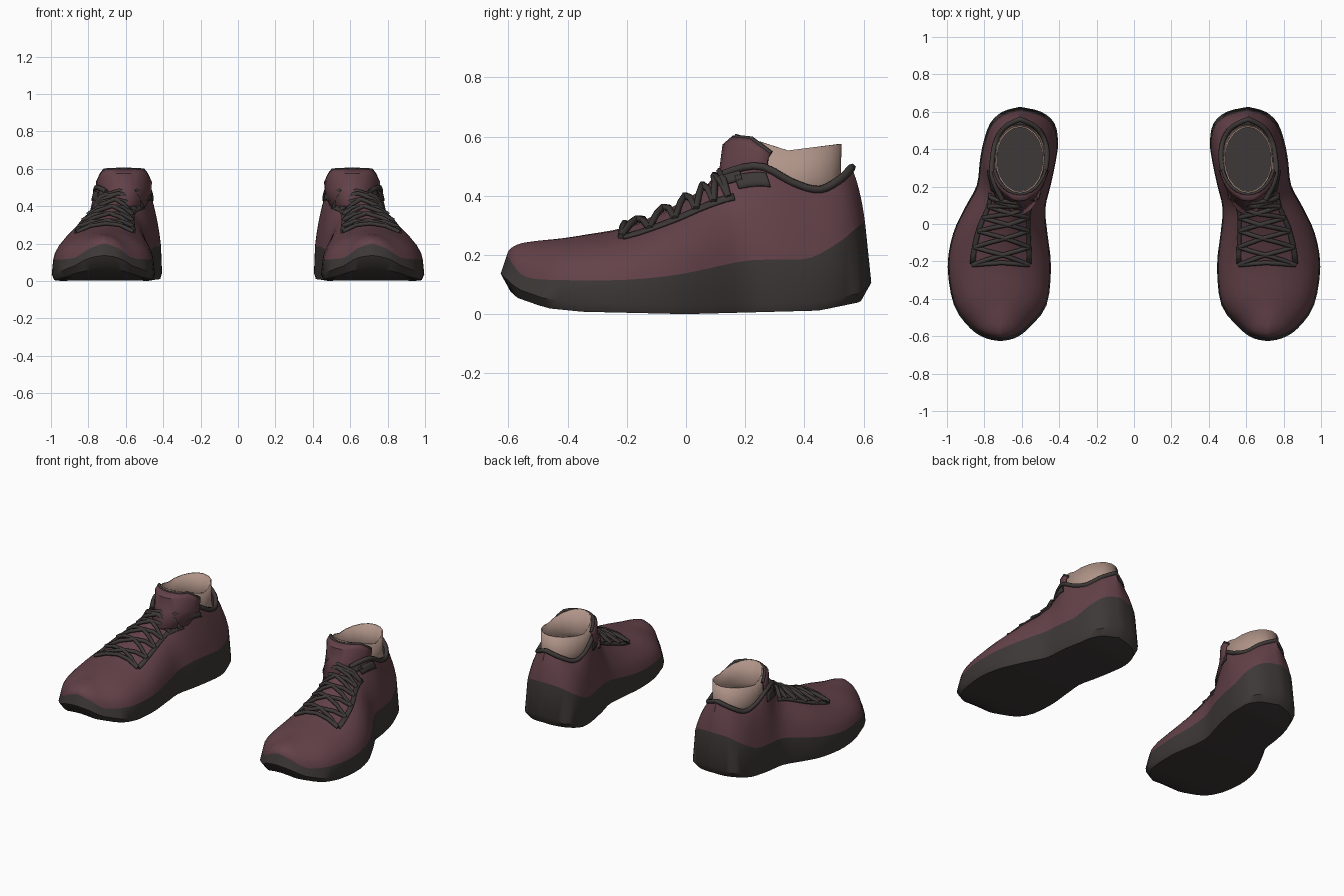
import bpy, bmesh, math
from mathutils import Vector

cube = bpy.data.objects.get("Cube")
if cube:
    bpy.data.objects.remove(cube)


def material(name, rgb):
    mat = bpy.data.materials.new(name)
    mat.use_nodes = True
    mat.diffuse_color = (*rgb, 1)
    shader = mat.node_tree.nodes["Principled BSDF"]
    shader.inputs["Base Color"].default_value = (*rgb, 1)
    shader.inputs["Roughness"].default_value = 0.8
    return mat


BURGUNDY = material("burgundy", (0.125, 0.054, 0.066))
CHARCOAL = material("charcoal", (0.047, 0.04, 0.038))
BEIGE = material("beige", (0.44, 0.3, 0.25))

# Stations from toe to heel: y, centre x, half width, z, roundness
FEATHER_LINE = [
    (-0.605, 0.715, 0, 0.2, 0.9), (-0.59, 0.715, 0.075, 0.175, 0.9),
    (-0.54, 0.72, 0.15, 0.125, 0.9), (-0.42, 0.715, 0.24, 0.115, 0.9),
    (-0.22, 0.72, 0.268, 0.115, 0.9), (-0.05, 0.715, 0.245, 0.13, 0.85),
    (0.08, 0.69, 0.21, 0.155, 0.75), (0.2, 0.643, 0.192, 0.18, 0.5),
    (0.32, 0.622, 0.197, 0.185, 0.35), (0.42, 0.606, 0.194, 0.19, 0.35),
    (0.52, 0.597, 0.167, 0.245, 0.35), (0.58, 0.6, 0.1, 0.295, 0.35),
    (0.605, 0.61, 0, 0.31, 0.35)]
# Crest of the forefoot, then the edge of the collar: y, centre x, half width, z
CREST_LINE = [
    (-0.53, 0.715, 0, 0.243), (-0.48, 0.715, 0, 0.25), (-0.42, 0.715, 0, 0.256),
    (-0.33, 0.71, 0, 0.27), (-0.2, 0.7, 0, 0.295), (-0.05, 0.68, 0, 0.36),
    (0.06, 0.655, 0, 0.425), (0.13, 0.63, 0.075, 0.475), (0.25, 0.622, 0.135, 0.5),
    (0.36, 0.61, 0.145, 0.445), (0.45, 0.607, 0.128, 0.42),
    (0.52, 0.607, 0.08, 0.455), (0.56, 0.61, 0, 0.495)]
TREAD_LINE = [(-0.63, 0.11), (-0.57, 0.055), (-0.47, 0.02), (-0.35, 0.008), (0, 0),
              (0.45, 0.012), (0.585, 0.04), (0.63, 0.08)]
LAST = len(CREST_LINE) - 1


def spline(table, u):
    """Smooth interpolation between stations."""
    i = min(int(u), LAST - 1)
    f = u - i
    a, b, c, d = (table[min(max(k, 0), LAST)] for k in range(i - 1, i + 3))
    return [q + f / 2 * (r - p + f * (2 * p - 5 * q + 4 * r - s + f * (3 * (q - r) + s - p)))
            for p, q, r, s in zip(a, b, c, d)]


def tread_height(y):
    for (y0, z0), (y1, z1) in zip(TREAD_LINE, TREAD_LINE[1:]):
        if y <= y1:
            return z0 + (z1 - z0) * max(0, (y - y0) / (y1 - y0))
    return TREAD_LINE[-1][1]


def surface(u, side, t, lift=0):
    """Point on the upper: t runs from the sole to the crest or collar."""
    y0, c0, w0, z0, rnd = spline(FEATHER_LINE, u)
    y1, c1, w1, z1 = spline(CREST_LINE, u)
    base = Vector((c0 + side * max(w0, 0), y0, z0))
    top = Vector((c1 + side * max(w1, 0), y1, z1))
    a = t * math.pi / 2
    out = (1 - t) * (1 - rnd) + math.cos(a) * rnd
    up = t * (1 - rnd) + math.sin(a) * rnd
    p = top + (base - top) * out
    p.z = z0 + (z1 - z0) * up
    axis = Vector((0.65, min(max(p.y, -0.4), 0.4), 0.15))
    return p + (p - axis).normalized() * lift


def finish(obj, mat):
    obj.data.materials.append(mat)
    mirror = obj.modifiers.new("pair", "MIRROR")
    mirror.use_mirror_merge = False
    return obj


def loft(name, rows, mat, closed=False, cap=False, thickness=0, angle=40):
    """Skin a list of point rows with quads."""
    bm = bmesh.new()
    grid = [[bm.verts.new(p) for p in row] for row in rows]
    n = len(rows[0])
    for r0, r1 in zip(grid, grid[1:]):
        for k in range(n if closed else n - 1):
            j = (k + 1) % n
            bm.faces.new((r0[k], r0[j], r1[j], r1[k]))
    if cap:
        bm.faces.new(grid[0])
    bmesh.ops.remove_doubles(bm, verts=bm.verts, dist=0.0005)
    bmesh.ops.recalc_face_normals(bm, faces=bm.faces)
    mesh = bpy.data.meshes.new(name)
    bm.to_mesh(mesh)
    bm.free()
    obj = bpy.data.objects.new(name, mesh)
    bpy.context.collection.objects.link(obj)
    if thickness:
        solid = obj.modifiers.new("thickness", "SOLIDIFY")
        solid.thickness = thickness
        solid.offset = 0
    bpy.ops.object.select_all(action="DESELECT")
    obj.select_set(True)
    bpy.context.view_layer.objects.active = obj
    bpy.ops.object.shade_smooth_by_angle(angle=math.radians(angle))
    return finish(obj, mat)


def tube(name, paths, radius, mat, cyclic=False):
    curve = bpy.data.curves.new(name, "CURVE")
    curve.dimensions = "3D"
    curve.bevel_depth = radius
    curve.bevel_resolution = 1
    curve.use_fill_caps = True
    for path in paths:
        line = curve.splines.new("POLY")
        line.points.add(len(path) - 1)
        for point, p in zip(line.points, path):
            point.co = (*p, 1)
        line.use_cyclic_u = cyclic
    obj = bpy.data.objects.new(name, curve)
    bpy.context.collection.objects.link(obj)
    return finish(obj, mat)


def span(a, b, n):
    return [a + (b - a) * i / n for i in range(n + 1)]


def patch(name, side, u_range, t_range, mat):
    rows = [[surface(u, side, t, 0.005) for t in span(*t_range, 3)] for u in span(*u_range, 10)]
    return loft(name, rows, mat, thickness=0.008)


stations = span(0, LAST, LAST * 3)

# Upper: one skin running over both sides
loft("upper", [[surface(u, side, t) for t in span(0, 1, 8)] for side in (-1, 1)
               for u in (stations if side < 0 else stations[::-1])], BURGUNDY, closed=False)


# Sole: wall sections joined across the tread
def sole_section(u):
    y, c, w, z, _ = spline(FEATHER_LINE, u)
    w = max(w, 0)
    half = [(w, y, z)]
    for grow, stretch, rise in ((1.03, 1.035, 0.03), (0.98, 0.98, 0), (0.75, 0.9, 0.002)):
        yy = y * stretch
        half.append((w * grow, yy, tread_height(yy) + rise))
    return ([Vector((c - x, yy, zz)) for x, yy, zz in half]
            + [Vector((c + x, yy, zz)) for x, yy, zz in reversed(half)])


loft("sole", [sole_section(u) for u in stations], CHARCOAL)

# Collar binding around the ankle opening
rim = span(7, LAST, 18)
tube("collar_binding", [[surface(u, -1, 1) for u in rim]
                        + [surface(u, 1, 1) for u in rim[-2::-1]]], 0.014, CHARCOAL)


# Rings around the ankle; angle zero faces forward
def ankle(angle, rx, ry, z, cy=0.345):
    return Vector((0.61 + rx * math.sin(angle), cy - ry * math.cos(angle), z))


def sock_top(a):
    return 0.553 + (0.055 if math.cos(a) > 0 else 0.022) * abs(math.cos(a))


turn = [i * math.tau / 20 for i in range(20)]
loft("sock", [[ankle(a, 0.14, 0.185, 0.38) for a in turn],
              [ankle(a, 0.128, 0.175, 0.46) for a in turn],
              [ankle(a, 0.127, 0.176, sock_top(a)) for a in turn]],
     BEIGE, closed=True, thickness=0.008)
loft("footbed", [[ankle(a, 0.14, 0.185, 0.385) for a in turn],
                 [ankle(a, 0.15, 0.19, 0.375) for a in turn]], CHARCOAL, closed=True, cap=True)

# Tongue wrapping the front of the ankle
front = span(-1.25, 1.25, 12)


def tongue_top(a):
    return 0.5 + 0.095 * min(1, 1.45 * math.cos(a))


tongue_edge = [ankle(a, 0.142, 0.185, tongue_top(a)) for a in front]
loft("tongue", [[ankle(a, 0.13, 0.29, 0.4) for a in front],
                [ankle(a, 0.148, 0.225, 0.49) for a in front],
                [ankle(a, 0.15, 0.215, 0.47 + 0.8 * (tongue_top(a) - 0.47)) for a in front],
                tongue_edge], BURGUNDY, thickness=0.015)
tube("tongue_trim", [tongue_edge], 0.009, CHARCOAL)

# Eyelet strips and ankle loops on each side
for side, label in ((-1, "inner"), (1, "outer")):
    patch(label + "_eyelet_strip", side, (4, 7), (0.58, 0.65), CHARCOAL)
    patch(label + "_ankle_loop", side, (7.2, 8.1), (0.7, 0.88), CHARCOAL)
    patch(label + "_top_eyelet", side, (6.6, 7.4), (0.8, 0.97), CHARCOAL)


# Laces: criss-cross rows with a bar at either end
def lace(u0, u1, side):
    mid = (u0 + u1) / 2
    over = (surface(mid, -1, 1, 0.016) + surface(mid, 1, 1, 0.016)) / 2
    return [surface(u0, side, 0.62, 0.008), surface((u0 + mid) / 2, side, 0.82, 0.016), over,
            surface((u1 + mid) / 2, -side, 0.82, 0.016), surface(u1, -side, 0.62, 0.008)]


rows = span(3.95, 6.8, 5)
paths = [lace(a, b, side) for a, b in zip(rows, rows[1:]) for side in (-1, 1)]
paths += [lace(u, u, 1) for u in (rows[0], rows[-1])]
tube("laces", paths, 0.012, CHARCOAL)
